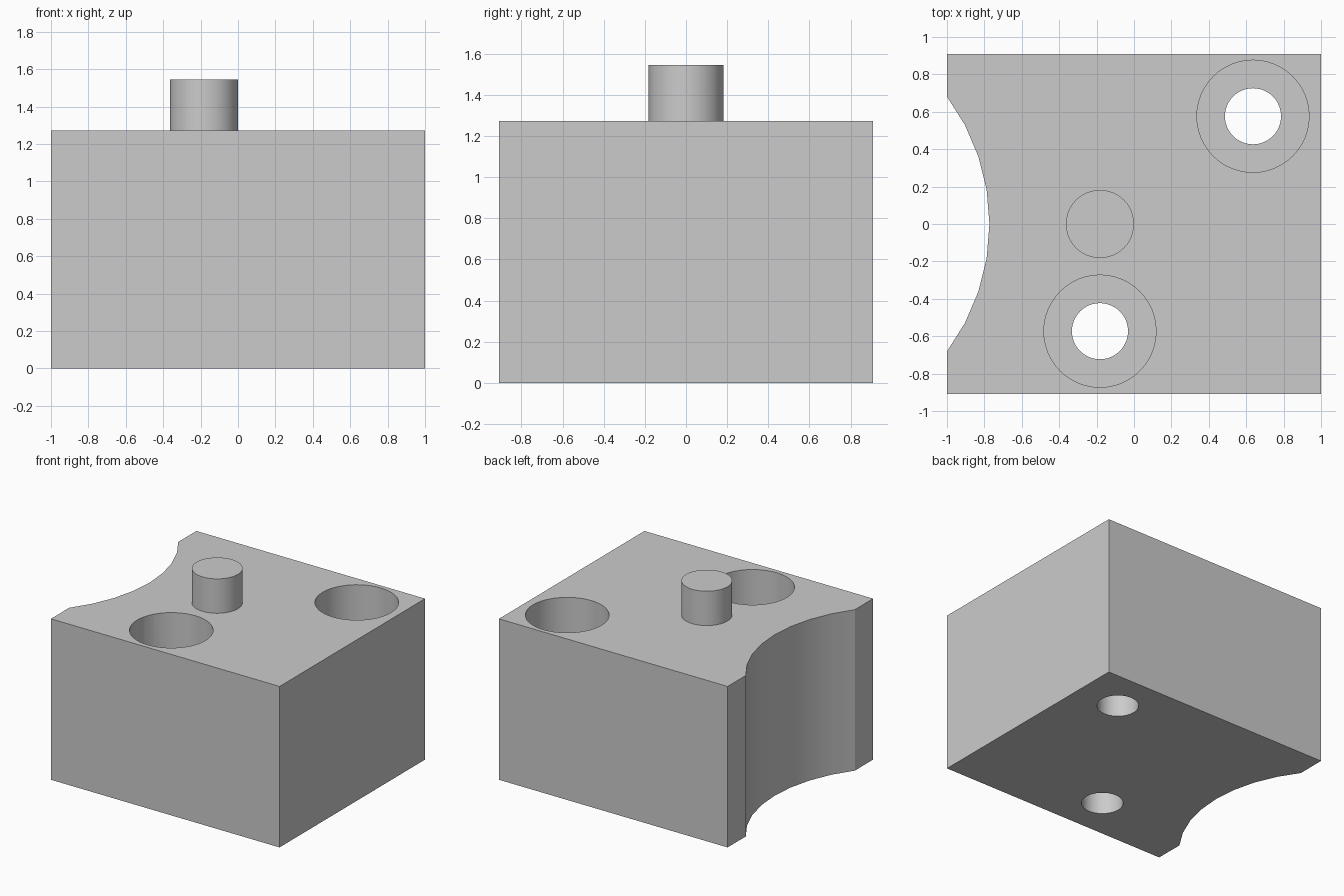
import bpy, bmesh
from math import sin, cos, asin, radians

if "Cube" in bpy.data.objects:
    bpy.data.objects.remove(bpy.data.objects["Cube"])

HALF_Y, TOP = 0.909, 1.273
FLOOR = 0.364                      # height of the counterbore floors
HOLES = [(-0.182, -0.573), (0.636, 0.576)]

# single grey material
grey = bpy.data.materials.new("light grey")
grey.use_nodes = True
colour = (0.6, 0.6, 0.6, 1)
grey.diffuse_color = colour
grey.node_tree.nodes["Principled BSDF"].inputs["Base Color"].default_value = colour


def smooth(obj):
    bpy.ops.object.select_all(action='DESELECT')
    obj.select_set(True)
    bpy.context.view_layer.objects.active = obj
    bpy.ops.object.shade_smooth_by_angle(angle=radians(30))


def prism(name, outline, z0, z1):
    """Extrude a counter-clockwise outline from z0 up to z1."""
    bm = bmesh.new()
    base = bm.faces.new([bm.verts.new((x, y, z0)) for x, y in outline])
    top = bmesh.ops.extrude_face_region(bm, geom=[base])["geom"]
    bmesh.ops.translate(bm, vec=(0, 0, z1 - z0),
                        verts=[v for v in top if isinstance(v, bmesh.types.BMVert)])
    bmesh.ops.recalc_face_normals(bm, faces=bm.faces)
    mesh = bpy.data.meshes.new(name)
    bm.to_mesh(mesh)
    bm.free()
    mesh.materials.append(grey)
    obj = bpy.data.objects.new(name, mesh)
    bpy.context.collection.objects.link(obj)
    return obj


def cylinder(name, x, y, r, z0, z1, sides=48):
    ring = [radians(360 * i / sides) for i in range(sides)]
    return prism(name, [(x + r * cos(a), y + r * sin(a)) for a in ring], z0, z1)


# block with a shallow arc scooped out of its -x side
R, CX, STEPS = 1.136, -1.909, 8
half = asin(0.682 / R)
arc = [half * (1 - 2 * i / STEPS) for i in range(STEPS + 1)]
outline = [(-1, -HALF_Y), (1, -HALF_Y), (1, HALF_Y), (-1, HALF_Y)]
outline += [(CX + R * cos(a), R * sin(a)) for a in arc]
block = prism("block", outline, 0, TOP)

# counterbored bolt holes
for x, y in HOLES:
    for r, z0 in ((0.3, FLOOR), (0.15, -0.1)):
        cutter = cylinder("hole_cutter", x, y, r, z0, TOP + 0.1)
        cutter.hide_render = True
        cut = block.modifiers.new("hole", 'BOOLEAN')
        cut.operation, cut.solver, cut.object = 'DIFFERENCE', 'EXACT', cutter
        bpy.context.view_layer.objects.active = block
        bpy.ops.object.modifier_apply(modifier=cut.name)
        bpy.data.objects.remove(cutter)
smooth(block)

# locating post on the top face
smooth(cylinder("locating_post", -0.182, 0, 0.182, TOP, 1.545))
